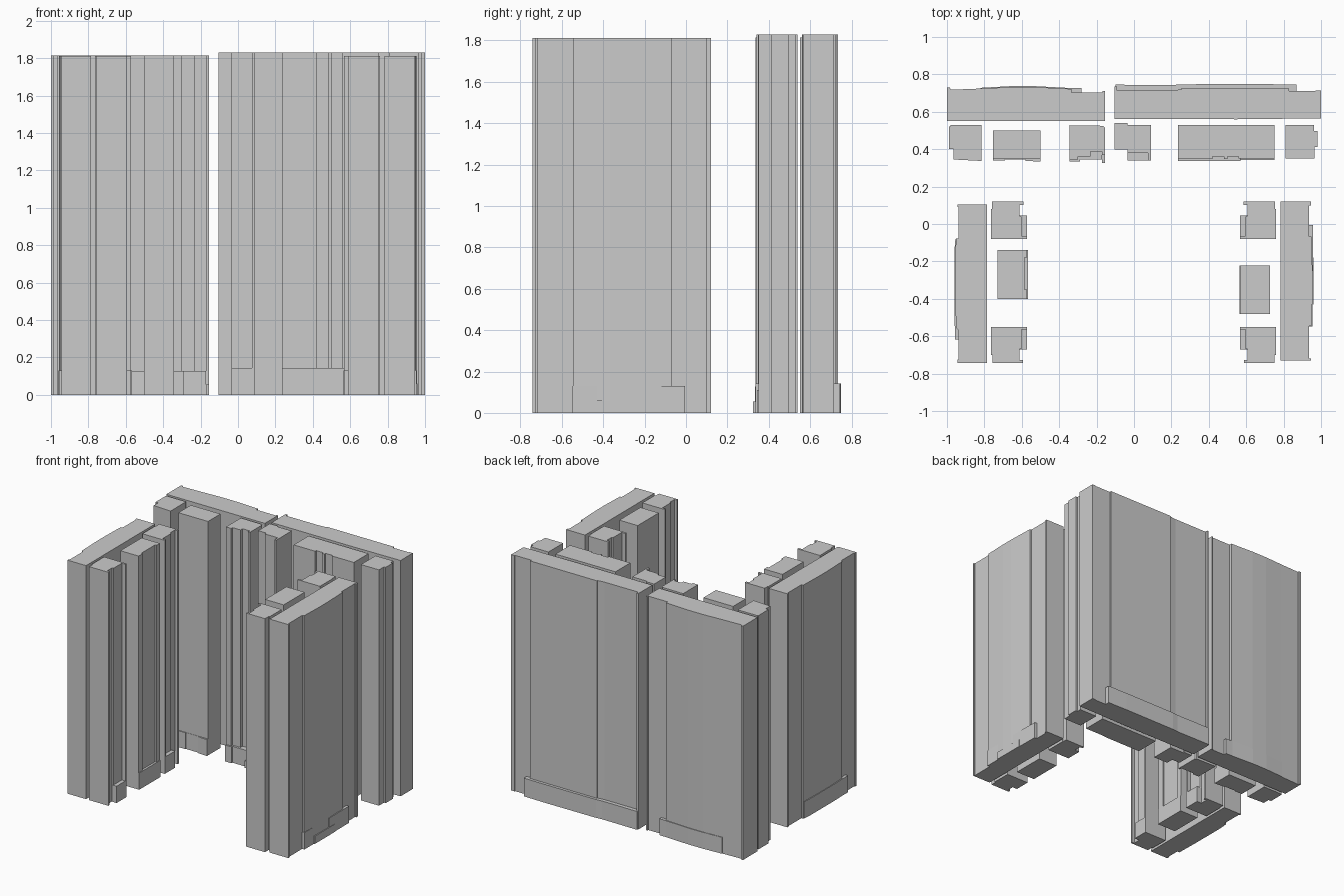
import bpy, bmesh


def prism(name, pts, height, side=1, dx=0.0):
    """Extrude a plan outline up from the floor; side=-1 mirrors it across x."""
    bm = bmesh.new()
    face = bm.faces.new([bm.verts.new((side * (x + dx), y, 0)) for x, y in pts])
    top = bmesh.ops.extrude_face_region(bm, geom=[face])["geom"]
    bmesh.ops.translate(bm, vec=(0, 0, height),
                        verts=[v for v in top if isinstance(v, bmesh.types.BMVert)])
    bmesh.ops.recalc_face_normals(bm, faces=bm.faces)
    mesh = bpy.data.meshes.new(name)
    bm.to_mesh(mesh)
    bm.free()
    bpy.context.collection.objects.link(bpy.data.objects.new(name, mesh))


def block(name, x0, x1, y0, y1, height):
    prism(name, [(x0, y0), (x1, y0), (x1, y1), (x0, y1)], height)


HL, HR, HS = 1.815, 1.83, 1.812     # left back, right back and side heights
PL, PR = 0.127, 0.142               # plinth heights

# Back walls with stepped, slightly bowed rear faces
prism("back_wall_left", [(-1, .55), (-.155, .55), (-.155, .712), (-.168, .712), (-.168, .702),
      (-.335, .702), (-.335, .722), (-.53, .732), (-.66, .732), (-.82, .724), (-.98, .718),
      (-.984, .73), (-1, .73)], HL)
prism("back_plinth_left", [(-.82, .70), (-.28, .69), (-.28, .727), (-.34, .727),
      (-.53, .737), (-.66, .737), (-.82, .728)], PL)
prism("back_wall_right", [(-.105, .562), (.55, .56), (1, .565), (1, .715), (.97, .715),
      (.97, .71), (.83, .71), (.83, .725), (.255, .727), (.255, .72), (.2, .714),
      (-.09, .714), (-.09, .735), (-.105, .735)], HR)
prism("back_plinth_right", [(-.1, .70), (.87, .70), (.87, .745), (.7, .748),
      (.25, .747), (.2, .742), (-.1, .745)], PR)

# Piers standing in front of the left back wall
prism("left_corner_pier", [(-.988, .4), (-.965, .4), (-.965, .345), (-.815, .337),
      (-.815, .528), (-.982, .528), (-.982, .52), (-.988, .52)], HL)
block("left_middle_pier", -.755, -.5, .347, .5, HL)
prism("left_middle_plinth", [(-.755, .34), (-.69, .34), (-.69, .345), (-.58, .345),
      (-.58, .338), (-.5, .333), (-.5, .4), (-.755, .4)], PL)
prism("left_inner_pier", [(-.345, .345), (-.3, .345), (-.3, .362), (-.232, .362),
      (-.232, .387), (-.172, .387), (-.172, .368), (-.155, .368), (-.155, .515),
      (-.165, .525), (-.345, .528)], HL)
prism("left_inner_plinth", [(-.345, .333), (-.29, .333), (-.29, .345), (-.17, .345),
      (-.17, .375), (-.155, .375), (-.155, .42), (-.345, .42)], PL)
block("left_inner_plinth_step", -.17, -.155, .325, .4, .055)

# Piers standing in front of the right back wall
prism("right_inner_pier", [(-.105, .398), (-.035, .398), (-.035, .38), (.075, .38),
      (.075, .34), (.09, .34), (.09, .53), (-.035, .53), (-.035, .54), (-.105, .54)], HR)
block("right_inner_plinth", -.035, .08, .34, .42, PR)
prism("right_middle_pier", [(.235, .347), (.42, .347), (.42, .36), (.48, .36), (.48, .347),
      (.5, .347), (.5, .36), (.56, .36), (.56, .35), (.75, .35), (.75, .53), (.235, .53)], HR)
block("right_middle_plinth", .235, .57, .337, .42, PR)
block("right_middle_plinth_end", .57, .75, .342, .42, .11)
prism("right_corner_pier", [(.81, .35), (.965, .35), (.965, .412), (.98, .412), (.98, .498),
      (.963, .498), (.963, .53), (.81, .53)], HR)

# Side walls, shallow raised panel on the outer face
prism("side_wall_right", [(.783, -.73), (.945, -.73), (.945, -.718), (.935, -.718),
      (.935, -.545), (.949, -.545), (.955, -.37), (.955, -.28), (.948, -.068),
      (.935, -.068), (.935, .1), (.945, .1), (.945, .12), (.783, .12)], HS)
prism("side_plinth_right", [(.9, -.548), (.954, -.548), (.954, -.43), (.947, -.43),
      (.947, -.25), (.958, -.25), (.956, -.005), (.9, -.005)], .13)
block("side_plinth_step_right", .9, .961, -.43, -.18, .06)
prism("side_wall_left", [(.785, -.742), (.945, -.742), (.945, -.725), (.937, -.725),
      (.937, -.568), (.951, -.555), (.957, -.37), (.957, -.25), (.952, -.078),
      (.937, -.078), (.937, .09), (.945, .09), (.945, .105), (.785, .105)], HS, -1)
prism("side_plinth_left", [(.9, -.618), (.958, -.618), (.958, -.56), (.961, -.45),
      (.961, -.15), (.955, -.08), (.9, -.08)], .13, -1)

# Inner side piers: the same rear and front pier on both sides
for side, label, dx in ((1, "right", 0.0), (-1, "left", 0.005)):
    prism("side_rear_pier_" + label, [(.755, .12), (.585, .12), (.585, .102), (.608, .102),
          (.608, .045), (.597, .04), (.597, -.065), (.567, -.065), (.567, -.08),
          (.76, -.08), (.76, .08), (.755, .08)], HS, side, dx)
    prism("side_rear_plinth_" + label, [(.65, -.07), (.567, -.07), (.567, .045), (.65, .045)],
          .13, side, dx)
    prism("side_front_pier_" + label, [(.76, -.55), (.567, -.55), (.567, -.565), (.597, -.565),
          (.597, -.668), (.608, -.668), (.608, -.727), (.588, -.727), (.588, -.743),
          (.752, -.743), (.752, -.7), (.76, -.7)], HS, side, dx)
    prism("side_front_plinth_" + label, [(.65, -.56), (.567, -.56), (.567, -.672),
          (.65, -.672)], .13, side, dx)

# Middle side piers sit at different depths
block("side_middle_pier_right", .57, .728, -.48, -.222, HS)
block("side_middle_plinth_right", .565, .65, -.48, -.222, .13)
prism("side_middle_pier_left", [(.73, -.14), (.573, -.14), (.573, -.18), (.585, -.18),
      (.585, -.35), (.573, -.35), (.573, -.4), (.73, -.4)], HS, -1)
block("side_middle_plinth_left", -.65, -.568, -.4, -.14, .13)
